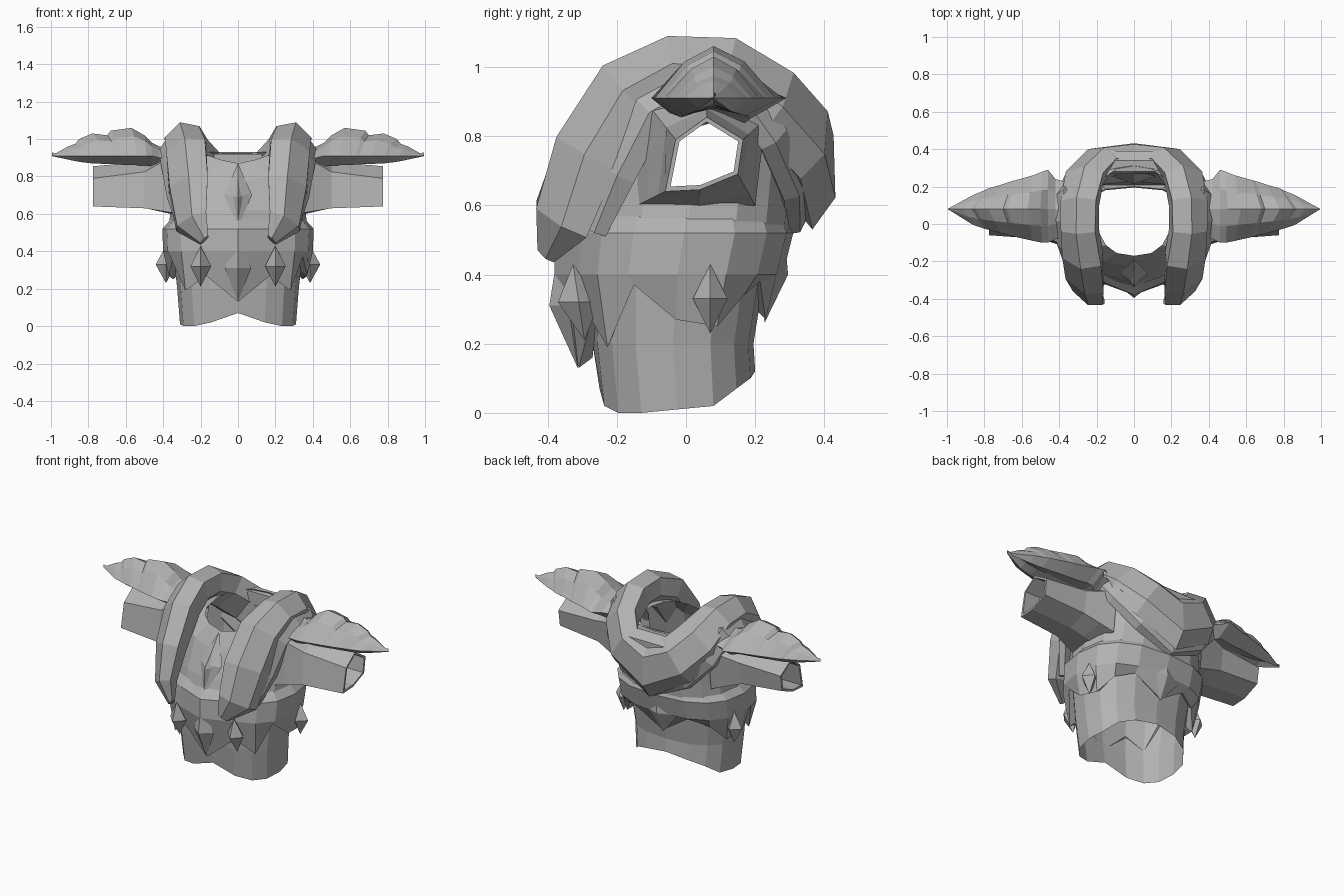
import bpy
import bmesh
from math import sin, cos, pi
from mathutils import Vector

cube = bpy.data.objects.get("Cube")
if cube:
    bpy.data.objects.remove(cube)

cloth = bpy.data.materials.new("grey_cloth")
cloth.use_nodes = True
grey = (0.45, 0.45, 0.45, 1)
cloth.diffuse_color = grey
cloth.node_tree.nodes["Principled BSDF"].inputs["Base Color"].default_value = grey

HALF = 8                      # segments from front centre to back centre
BODY = Vector((0, 0.02, 0.7))


def finish(name, bm, mirrored=False):
    """Turn a bmesh into a flat shaded object, optionally mirrored across x."""
    bmesh.ops.recalc_face_normals(bm, faces=bm.faces)
    mesh = bpy.data.meshes.new(name)
    bm.to_mesh(mesh)
    bm.free()
    mesh.materials.append(cloth)
    obj = bpy.data.objects.new(name, mesh)
    bpy.context.collection.objects.link(obj)
    if mirrored:
        mod = obj.modifiers.new("both_sides", "MIRROR")
        mod.merge_threshold = 0.002
    return obj


def loft(name, rings, mirrored=False, cap_start=False, cap_end=False, skip=None):
    """Bridge closed rings; skip(row, column) leaves a face out."""
    bm = bmesh.new()
    rows = [[bm.verts.new(p) for p in ring] for ring in rings]
    count = len(rows[0])
    for r in range(len(rows) - 1):
        for c in range(count):
            if skip and skip(r, c):
                continue
            d = (c + 1) % count
            bm.faces.new((rows[r][c], rows[r][d], rows[r + 1][d], rows[r + 1][c]))
    if cap_start:
        bm.faces.new(rows[0])
    if cap_end:
        bm.faces.new(rows[-1])
    return finish(name, bm, mirrored)


def body_ring(width, front, back, heights, keel=0.0):
    """Boxy oval round the body; heights run from front to back, keel points the front."""
    if not isinstance(heights, list):
        heights = [heights] * (HALF + 1)
    mid, depth = (front + back) / 2, (back - front) / 2
    points = []
    for k in range(HALF * 2):
        i = min(k, HALF * 2 - k)
        a = pi * i / HALF
        side = 1 if k <= HALF else -1
        x = side * width * abs(sin(a)) ** 0.8
        c = cos(a)
        y = mid - depth * abs(c) ** 0.8 * (1 if c > 0 else -1)
        points.append((x, y - keel if i == 0 else y, heights[i]))
    return points


def drape(name, stations):
    """Six sided strip following x, y, z with a half width and half thickness."""
    centres = [Vector(s[:3]) for s in stations]
    rings = []
    for i, (centre, station) in enumerate(zip(centres, stations)):
        ahead = centres[min(i + 1, len(centres) - 1)]
        tangent = (ahead - centres[max(i - 1, 0)]).normalized()
        if abs(centre.x) < 0.001:
            tangent = Vector((-1, 0, 0))
        out = centre - BODY
        out = (out - tangent * out.dot(tangent)).normalized()
        across = tangent.cross(out)
        w, t = station[3:]
        rings.append([centre + across * w * cos(k * pi / 3) + out * t * sin(k * pi / 3)
                      for k in range(6)])
    return loft(name, rings, True, cap_start=True)


def gem(name, centre, size, mirrored=False, lean=0):
    """Four sided double pyramid; lean shifts its top towards the back."""
    bm = bmesh.new()
    tips = {}
    for axis in range(3):
        for sign in (-1, 1):
            p = Vector(centre)
            p[axis] += sign * size[axis]
            p.y += lean * (p.z - centre[2])
            tips[axis, sign] = bm.verts.new(p)
    for sx in (-1, 1):
        for sy in (-1, 1):
            for sz in (-1, 1):
                bm.faces.new((tips[0, sx], tips[1, sy], tips[2, sz]))
    return finish(name, bm, mirrored)


# Undershirt with a notched lower edge
loft("undershirt", [
    body_ring(0.35, -0.28, 0.23, 0.42),
    body_ring(0.325, -0.27, 0.195, 0.2),
    body_ring(0.31, -0.25, 0.2, [0.07, 0.02, 0, 0, 0.01, 0.02, 0.07, 0.1, 0.12]),
])

# Vest with open neck and armholes, keeled down the front
loft("vest", [
    body_ring(0.2, -0.17, 0.31, [0.87, 0.89, 0.91, 0.92, 0.93, 0.93, 0.93, 0.93, 0.93]),
    body_ring(0.34, -0.22, 0.33, [0.77, 0.8, 0.88, 0.92, 0.92, 0.92, 0.9, 0.86, 0.82], 0.01),
    body_ring(0.36, -0.28, 0.31, 0.62, 0.03),
    body_ring(0.375, -0.3, 0.3, 0.5, 0.06),
], skip=lambda r, c: r == 1 and min(c, HALF * 2 - 1 - c) in (3, 4))

# Flared skirt of the vest with a pointed hem turned under
HEM = [0.13, 0.27, 0.19, 0.37, 0.27, 0.25, 0.34, 0.38, 0.27]
loft("pointed_skirt", [
    body_ring(0.36, -0.29, 0.29, 0.57, 0.04),
    body_ring(0.405, -0.32, 0.31, 0.52, 0.06),
    body_ring(0.4, -0.33, 0.28, 0.4, 0.05),
    body_ring(0.37, -0.29, 0.23, HEM, 0.02),
    body_ring(0.33, -0.27, 0.2, [z + 0.03 for z in HEM]),
])

# Sleeves: wide root at the armhole, tube, rim and lining
HOLE = [(-0.06, 0.64), (0.04, 0.645), (0.15, 0.69), (0.165, 0.79), (0.06, 0.855), (-0.03, 0.79)]
ROOT = [(-0.14, 0.6), (0.04, 0.59), (0.2, 0.6), (0.23, 0.85), (0.06, 0.95), (-0.14, 0.93)]


def sleeve_ring(x, flare, shrink=1.0):
    ring = []
    for (y, z), (ry, rz) in zip(HOLE, ROOT):
        y, z = 0.055 + (y - 0.055) * shrink, 0.75 + (z - 0.75) * shrink
        ring.append((x, y + (ry - y) * flare, z + (rz - z) * flare))
    return ring


loft("sleeve", [sleeve_ring(0.315, 1), sleeve_ring(0.4, 0.65), sleeve_ring(0.5, 0.25),
                sleeve_ring(0.775, 0), sleeve_ring(0.775, 0, 0.87), sleeve_ring(0.36, 0, 0.95)],
     mirrored=True)


# Layered pointed shoulder pads, ridge swept outwards
def pad_ring(x, front, back, edge, top, low, sweep):
    mid = 0.08
    shoulder = edge + (top - edge) * 0.7
    f, b = (front + mid) / 2, (back + mid) / 2
    return [(x, front, edge), (x + sweep / 2, f, shoulder), (x + sweep, mid, top),
            (x + sweep / 2, b, shoulder), (x, back, edge),
            (x, b, low), (x, mid, low + 0.02), (x, f, low)]


loft("shoulder_pad", [pad_ring(*s) for s in (
    (0.34, -0.06, 0.22, 0.9, 0.97, 0.82, 0),
    (0.42, -0.08, 0.24, 0.9, 0.96, 0.83, 0),
    (0.46, -0.1, 0.29, 0.91, 0.98, 0.85, 0),
    (0.49, -0.1, 0.28, 0.91, 1.02, 0.86, 0.01),
    (0.54, -0.09, 0.26, 0.91, 1.06, 0.86, 0.03),
    (0.63, -0.07, 0.235, 0.91, 1.045, 0.863, 0.05),
    (0.65, -0.065, 0.23, 0.91, 1.02, 0.865, 0.05),
    (0.71, -0.05, 0.21, 0.91, 1.03, 0.867, 0.07),
    (0.78, -0.03, 0.19, 0.91, 1.0, 0.87, 0.07),
    (0.8, -0.025, 0.18, 0.91, 0.975, 0.872, 0.07),
    (0.86, -0.005, 0.155, 0.91, 0.96, 0.88, 0.05),
    (0.995, 0.079, 0.081, 0.911, 0.912, 0.909, 0))],
    mirrored=True, cap_start=True, cap_end=True)

# Thick stole over the shoulders, meeting in a V at the back
drape("stole", [
    (0.18, -0.405, 0.46, 0.04, 0.02),
    (0.25, -0.36, 0.56, 0.12, 0.06),
    (0.265, -0.285, 0.75, 0.14, 0.085),
    (0.275, -0.165, 0.925, 0.135, 0.1),
    (0.29, -0.03, 0.99, 0.115, 0.1),
    (0.29, 0.11, 0.985, 0.12, 0.1),
    (0.265, 0.245, 0.9, 0.145, 0.09),
    (0.18, 0.34, 0.8, 0.15, 0.08),
    (0, 0.36, 0.71, 0.18, 0.08),
])

# Thinner lapel lying beneath the stole
drape("lapel", [
    (0.29, -0.27, 0.53, 0.05, 0.03),
    (0.33, -0.21, 0.7, 0.08, 0.04),
    (0.355, -0.11, 0.88, 0.08, 0.05),
    (0.365, 0.02, 0.95, 0.08, 0.05),
    (0.365, 0.15, 0.94, 0.08, 0.05),
    (0.33, 0.25, 0.8, 0.06, 0.04),
    (0.2, 0.31, 0.66, 0.06, 0.04),
    (0, 0.31, 0.56, 0.05, 0.04),
])

# Standing collar behind the neck
loft("collar", [[(-w, y, 0.84), (w, y, 0.84), (w * 0.9, y, top), (-w * 0.9, y, top)]
                for w, y, top in ((0.14, 0.28, 0.92), (0.15, 0.34, 0.925), (0.19, 0.39, 0.885))],
     cap_start=True, cap_end=True)

# Diamond ornaments and studs
gem("chest_diamond", (0, -0.265, 0.7), (0.075, 0.05, 0.17), lean=0.45)
gem("inner_chest_diamond", (0, -0.285, 0.69), (0.035, 0.05, 0.12), lean=0.45)
gem("waist_diamond", (0, -0.34, 0.31), (0.07, 0.055, 0.18), lean=-0.15)
gem("front_stud", (0.2, -0.31, 0.32), (0.055, 0.06, 0.11), True, lean=-0.15)
gem("side_stud", (0.385, 0.07, 0.33), (0.055, 0.05, 0.1), True)
gem("back_point", (0, 0.255, 0.4), (0.12, 0.04, 0.14), lean=0.2)
